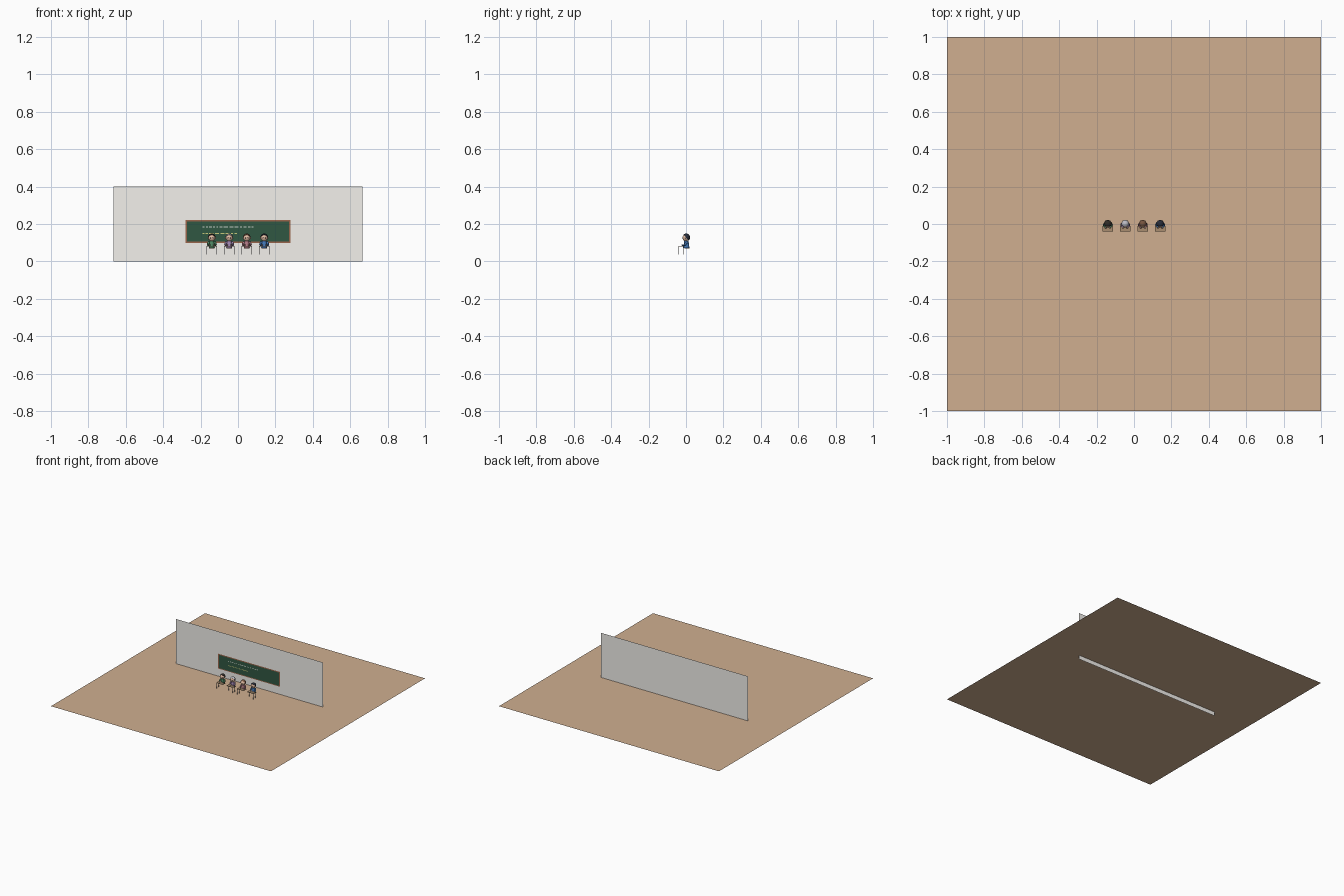
import bpy, bmesh, math, random
from mathutils import Matrix, Vector

if "Cube" in bpy.data.objects:
    bpy.data.objects.remove(bpy.data.objects["Cube"])

random.seed(4)
mats = {}


def paint(ob, rgb):
    if rgb not in mats:
        m = bpy.data.materials.new("colour_%d" % len(mats))
        m.diffuse_color = (*rgb, 1)
        m.use_nodes = True
        m.node_tree.nodes["Principled BSDF"].inputs["Base Color"].default_value = m.diffuse_color
        mats[rgb] = m
    ob.data.materials.append(mats[rgb])
    return ob


def make(name, bm, rgb, smooth=False):
    me = bpy.data.meshes.new(name)
    for f in bm.faces:
        f.smooth = smooth
    bm.to_mesh(me)
    bm.free()
    ob = bpy.data.objects.new(name, me)
    bpy.context.collection.objects.link(ob)
    return paint(ob, rgb)


def box(name, c, s, rgb):
    bm = bmesh.new()
    bmesh.ops.create_cube(bm, size=1, matrix=Matrix.Translation(c) @ Matrix.Diagonal((*s, 1)))
    return make(name, bm, rgb)


def panel(name, c, w, h, rgb):
    # flat upright sheet facing the front
    bm = bmesh.new()
    bmesh.ops.create_grid(bm, x_segments=1, y_segments=1, size=0.5,
                          matrix=Matrix.Translation(c) @ Matrix.Rotation(math.pi / 2, 4, 'X')
                          @ Matrix.Diagonal((w, h, 1, 1)))
    return make(name, bm, rgb)


def ball(name, c, r, rgb, cut=None):
    # ellipsoid, optionally cut by a plane (point, normal) that removes the normal side
    bm = bmesh.new()
    bmesh.ops.create_uvsphere(bm, u_segments=20, v_segments=12, radius=1,
                              matrix=Matrix.Translation(c) @ Matrix.Diagonal((*r, 1)))
    if cut:
        bmesh.ops.bisect_plane(bm, geom=bm.verts[:] + bm.edges[:] + bm.faces[:],
                               plane_co=Vector(c) + Vector(cut[0]), plane_no=cut[1], clear_outer=True)
        bmesh.ops.holes_fill(bm, edges=[e for e in bm.edges if e.is_boundary])
    ob = make(name, bm, rgb, True)
    ob.data.set_sharp_from_angle(angle=math.radians(40))
    return ob


def rod(name, a, b, r1, rgb, r2=None, n=12):
    a, b = Vector(a), Vector(b)
    d = b - a
    bm = bmesh.new()
    bmesh.ops.create_cone(bm, cap_ends=True, segments=n, radius1=r1, radius2=r1 if r2 is None else r2,
                          depth=d.length, matrix=Matrix.Translation((a + b) / 2)
                          @ d.to_track_quat('Z', 'Y').to_matrix().to_4x4())
    ob = make(name, bm, rgb, True)
    ob.data.set_sharp_from_angle(angle=math.radians(40))
    return ob


# floor sheet; the wall sheet reaches a little below it
FLOOR = 0.0335
bm = bmesh.new()
bmesh.ops.create_grid(bm, x_segments=1, y_segments=1, size=1, matrix=Matrix.Translation((0, 0, FLOOR)))
make("floor", bm, (0.63, 0.43, 0.28))
panel("back_wall", (0, 0.149, 0.2), 1.333, 0.4, (0.9, 0.88, 0.84))

# framed board
panel("board_frame", (0, 0.143, 0.16), 0.56, 0.122, (0.32, 0.13, 0.07))
panel("board_panel", (0, 0.1415, 0.16), 0.545, 0.108, (0.03, 0.095, 0.055))

# plain chalk strokes
for z, x1, rgb in ((0.185, 0.08, (0.6, 0.65, 0.6)), (0.15, 0.0, (0.6, 0.6, 0.2))):
    x = -0.19
    while x < x1:
        w = random.uniform(0.008, 0.025)
        panel("chalk_stroke", (x + w / 2, 0.139, z), w, 0.005, rgb)
        x += w + 0.007

# seated pupils with desk and stool
SKIN = (0.78, 0.52, 0.38)
DESK = (0.4, 0.27, 0.16)
METAL = (0.25, 0.25, 0.26)
DARK = (0.04, 0.04, 0.06)
pupils = [(-0.14, (0.08, 0.25, 0.13), (0.03, 0.025, 0.02)),
          (-0.047, (0.36, 0.24, 0.45), (0.5, 0.5, 0.55)),
          (0.047, (0.45, 0.2, 0.24), (0.18, 0.09, 0.05)),
          (0.14, (0.06, 0.2, 0.5), (0.02, 0.025, 0.04))]
for x, shirt, hair in pupils:
    # desk
    box("desk_top", (x, -0.026, 0.082), (0.058, 0.03, 0.003), DESK)
    for sx in (-1, 1):
        for y in (-0.039, -0.014):
            rod("desk_leg", (x + sx * 0.0265, y, 0.036), (x + sx * 0.0265, y, 0.081), 0.0012, METAL, n=8)
    # seat
    box("seat", (x, 0.006, 0.067), (0.028, 0.028, 0.003), DESK)
    # body
    rod("torso", (x, 0.002, 0.073), (x, 0.002, 0.108), 0.016, shirt, 0.012, 16)
    for s in (-1, 1):
        ball("shoulder", (x + s * 0.016, 0.002, 0.101), (0.007, 0.007, 0.007), shirt)
        rod("upper_arm", (x + s * 0.017, 0.002, 0.102), (x + s * 0.022, -0.006, 0.087), 0.006, shirt, 0.005)
        rod("forearm", (x + s * 0.022, -0.006, 0.088), (x + s * 0.012, -0.019, 0.087), 0.0045, shirt, 0.0035)
        ball("hand", (x + s * 0.011, -0.02, 0.087), (0.004, 0.004, 0.004), SKIN)
    # head
    rod("neck", (x, 0, 0.104), (x, 0, 0.114), 0.006, SKIN)
    ball("head", (x, -0.001, 0.126), (0.018, 0.018, 0.019), SKIN)
    ball("hair", (x, 0.001, 0.128), (0.0205, 0.0205, 0.021), hair, ((0, -0.003, 0.002), (0, -0.75, -0.65)))
    for s in (-1, 1):
        ball("eye", (x + s * 0.007, -0.0175, 0.126), (0.0025, 0.002, 0.003), DARK)
        ball("ear", (x + s * 0.019, -0.002, 0.124), (0.003, 0.003, 0.005), SKIN)
